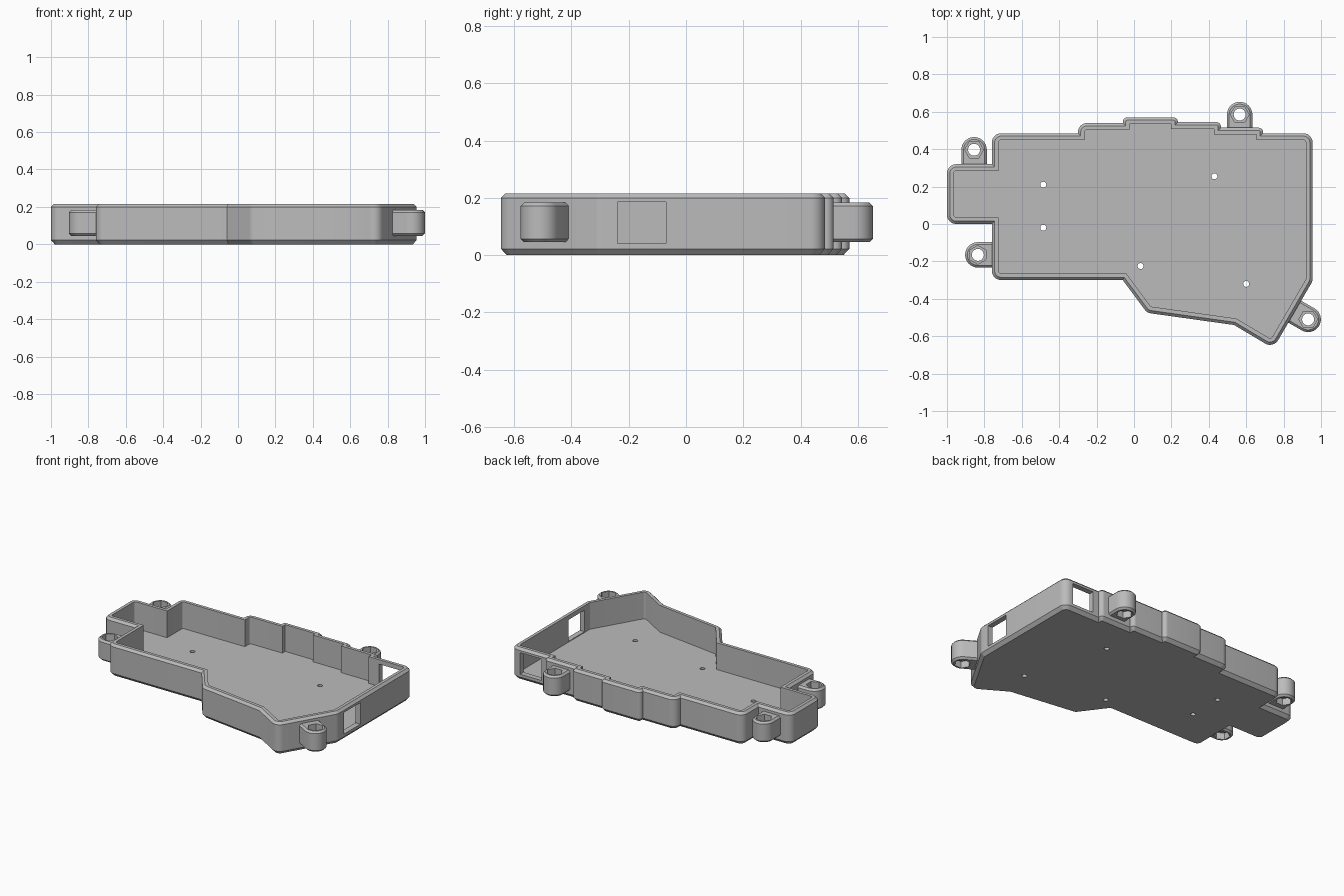
import bpy, bmesh, math
from mathutils import Vector, Matrix

if "Cube" in bpy.data.objects:
    bpy.data.objects.remove(bpy.data.objects["Cube"], do_unlink=True)

GREY = (0.5, 0.5, 0.5, 1)
plastic = bpy.data.materials.new("grey plastic")
plastic.use_nodes = True
plastic.diffuse_color = GREY
plastic.node_tree.nodes["Principled BSDF"].inputs["Base Color"].default_value = GREY


def outline(corners, inset, steps=8):
    """Inset a counter-clockwise outline of (x, y, radius), rounding convex corners."""
    pts, n = [], len(corners)
    for i, (x, y, r) in enumerate(corners):
        p = Vector((x, y))
        d1 = (p - Vector(corners[i - 1][:2])).normalized()
        d2 = (Vector(corners[(i + 1) % n][:2]) - p).normalized()
        n1, n2 = Vector((-d1.y, d1.x)), Vector((-d2.y, d2.x))
        miter = (n1 + n2) / (1 + n1.dot(n2))
        turn = math.atan2(d1.cross(d2), d1.dot(d2))
        if r == 0 or turn < 0:
            pts.append(p + miter * inset)
            continue
        left = max(r - inset, 0)
        centre = p + miter * (inset + left)
        for k in range(steps + 1):
            a = turn * k / steps
            c, s = math.cos(a), math.sin(a)
            pts.append(centre - left * Vector((n1.x * c - n1.y * s, n1.x * s + n1.y * c)))
    return pts


def loft(name, corners, layers):
    """Bridge inset copies of an outline through (height, inset) layers and cap the ends."""
    bm = bmesh.new()
    rings = [[bm.verts.new((*p, z)) for p in outline(corners, d)] for z, d in layers]
    for a, b in zip(rings, rings[1:]):
        for i in range(len(a)):
            j = (i + 1) % len(a)
            bm.faces.new((a[i], a[j], b[j], b[i]))
    bm.faces.new(rings[0][::-1])
    bm.faces.new(rings[-1])
    bmesh.ops.remove_doubles(bm, verts=bm.verts, dist=0.0001)
    bmesh.ops.recalc_face_normals(bm, faces=bm.faces)
    mesh = bpy.data.meshes.new(name)
    bm.to_mesh(mesh)
    bm.free()
    mesh.materials.append(plastic)
    obj = bpy.data.objects.new(name, mesh)
    bpy.context.collection.objects.link(obj)
    return obj


def select(obj):
    bpy.ops.object.select_all(action="DESELECT")
    obj.select_set(True)
    bpy.context.view_layer.objects.active = obj


def cut(obj, cutter):
    """Subtract the cutter and discard it."""
    cutter.hide_render = True
    mod = obj.modifiers.new("cut", "BOOLEAN")
    mod.operation, mod.solver, mod.object = "DIFFERENCE", "EXACT", cutter
    select(obj)
    bpy.ops.object.modifier_apply(modifier=mod.name)
    bpy.data.objects.remove(cutter, do_unlink=True)


def cylinder(x, y, z, radius, depth, sides):
    bpy.ops.mesh.primitive_cylinder_add(vertices=sides, radius=radius, depth=depth, location=(x, y, z))
    bpy.context.object.data.materials.append(plastic)
    return bpy.context.object


def box(location, size):
    bpy.ops.mesh.primitive_cube_add(size=1, location=location)
    bpy.context.object.scale = size
    bpy.context.object.data.materials.append(plastic)
    return bpy.context.object


# Tray: stepped outline with chamfered rims and an open, sharp-cornered inside
R, S = 0.05, 0.025
tray_corners = [
    (-1, 0, R), (-0.76, 0, 0), (-0.76, -0.3, R), (-0.06, -0.3, 0),
    (0.07, -0.475, R), (0.535, -0.54, 0), (0.745, -0.665, R), (0.955, -0.305, R),
    (0.955, 0.485, R), (0.69, 0.485, 0), (0.69, 0.515, S), (0.465, 0.515, 0),
    (0.465, 0.545, S), (0.235, 0.545, 0), (0.235, 0.57, S), (-0.06, 0.57, S),
    (-0.06, 0.54, 0), (-0.3, 0.54, R), (-0.3, 0.485, 0), (-0.76, 0.485, R),
    (-0.76, 0.32, 0), (-1, 0.32, R),
]
tray = loft("tray", tray_corners,
            [(0, 0.02), (0.022, 0), (0.2, 0), (0.215, 0.015), (0.215, 0.036), (0.036, 0.036)])

# Floor screw holes
for x, y in [(-0.485, 0.21), (-0.485, -0.02), (0.035, -0.225), (0.6, -0.32), (0.43, 0.255)]:
    cut(tray, cylinder(x, y, 0.02, 0.016, 0.1, 20))

# Connector windows in the left and back walls
cut(tray, box((0.94, -0.155, 0.113), (0.12, 0.17, 0.144)))
cut(tray, box((0.81, 0.47, 0.113), (0.16, 0.12, 0.144)))

# Mounting lugs: rounded tabs with a bolt hole and hexagonal recesses
W = 0.068
lugs = {
    "back_right_lug": (-0.855, 0.397, -90),
    "front_right_lug": (-0.835, -0.165, 0),
    "back_lug": (0.565, 0.585, -90),
    "front_left_lug": (0.931, -0.51, 150),
}
lug_corners = [(-W, -W, W), (0.095, -W, 0), (0.095, W, 0), (-W, W, W)]
parts = [tray]
for name, (x, y, angle) in lugs.items():
    lug = loft(name, lug_corners, [(0.045, 0.012), (0.057, 0), (0.171, 0), (0.183, 0.012)])
    lug.data.transform(Matrix.Translation((x, y, 0)) @ Matrix.Rotation(math.radians(angle), 4, "Z"))
    cut(lug, cylinder(x, y, 0.11, 0.032, 0.3, 32))
    for z in (0.045, 0.183):
        hexagon = cylinder(x, y, z, 0.05, 0.09, 6)
        hexagon.rotation_euler.z = math.radians(angle)
        cut(lug, hexagon)
    parts.append(lug)

for obj in parts:
    select(obj)
    bpy.ops.object.shade_smooth_by_angle(angle=math.radians(30))
